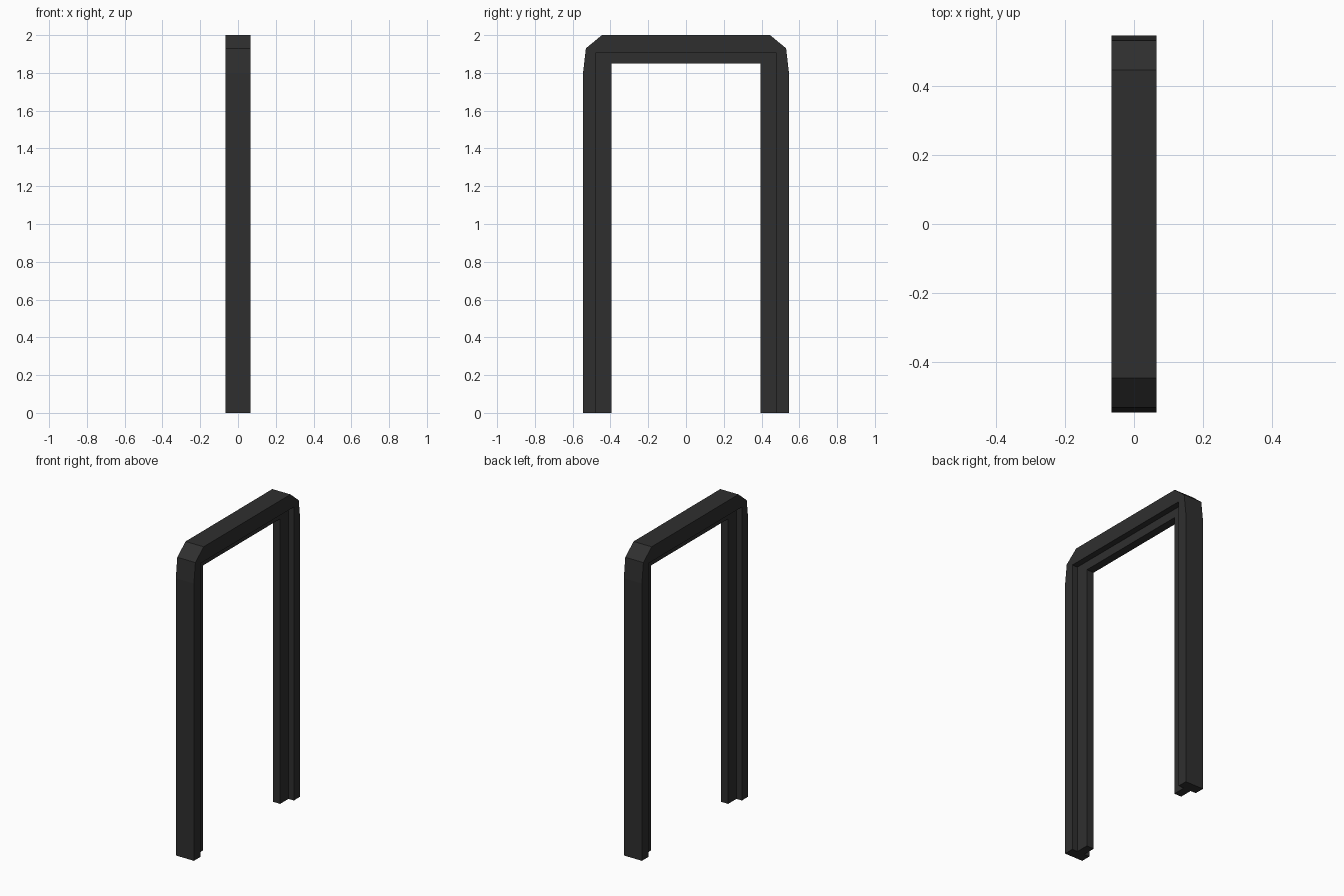
import bpy
import bmesh

if "Cube" in bpy.data.objects:
    bpy.data.objects.remove(bpy.data.objects["Cube"], do_unlink=True)

# Single dark charcoal finish
charcoal = bpy.data.materials.new("charcoal")
charcoal.use_nodes = True
colour = (0.028, 0.028, 0.028, 1)
charcoal.diffuse_color = colour
charcoal.node_tree.nodes["Principled BSDF"].inputs["Base Color"].default_value = colour


def arch(name, outer, inner, half_width):
    """Extrude a U-shaped (y, z) outline along x; each half is mirrored in y."""
    half = outer + inner[::-1]
    # Walk up the outside, across, down the outside, then back along the inside
    outline = (outer + [(-y, z) for y, z in outer[::-1]]
               + [(-y, z) for y, z in inner] + inner[::-1])
    bm = bmesh.new()
    face = bm.faces.new([bm.verts.new((-half_width, y, z)) for y, z in outline])
    result = bmesh.ops.extrude_face_region(bm, geom=[face])
    moved = [v for v in result["geom"] if isinstance(v, bmesh.types.BMVert)]
    bmesh.ops.translate(bm, verts=moved, vec=(2 * half_width, 0, 0))
    bmesh.ops.recalc_face_normals(bm, faces=bm.faces)
    mesh = bpy.data.meshes.new(name)
    bm.to_mesh(mesh)
    bm.free()
    mesh.materials.append(charcoal)
    obj = bpy.data.objects.new(name, mesh)
    bpy.context.collection.objects.link(obj)
    return obj


rebate = [(-0.48, 0), (-0.48, 1.905)]

# Wide outer frame with faceted top corners
arch("outer_frame",
     [(-0.545, 0), (-0.545, 1.8), (-0.53, 1.93), (-0.445, 2)],
     rebate, 0.065)

# Narrow stop strip running round the inside of the opening
arch("door_stop", rebate, [(-0.395, 0), (-0.395, 1.85)], 0.026)
